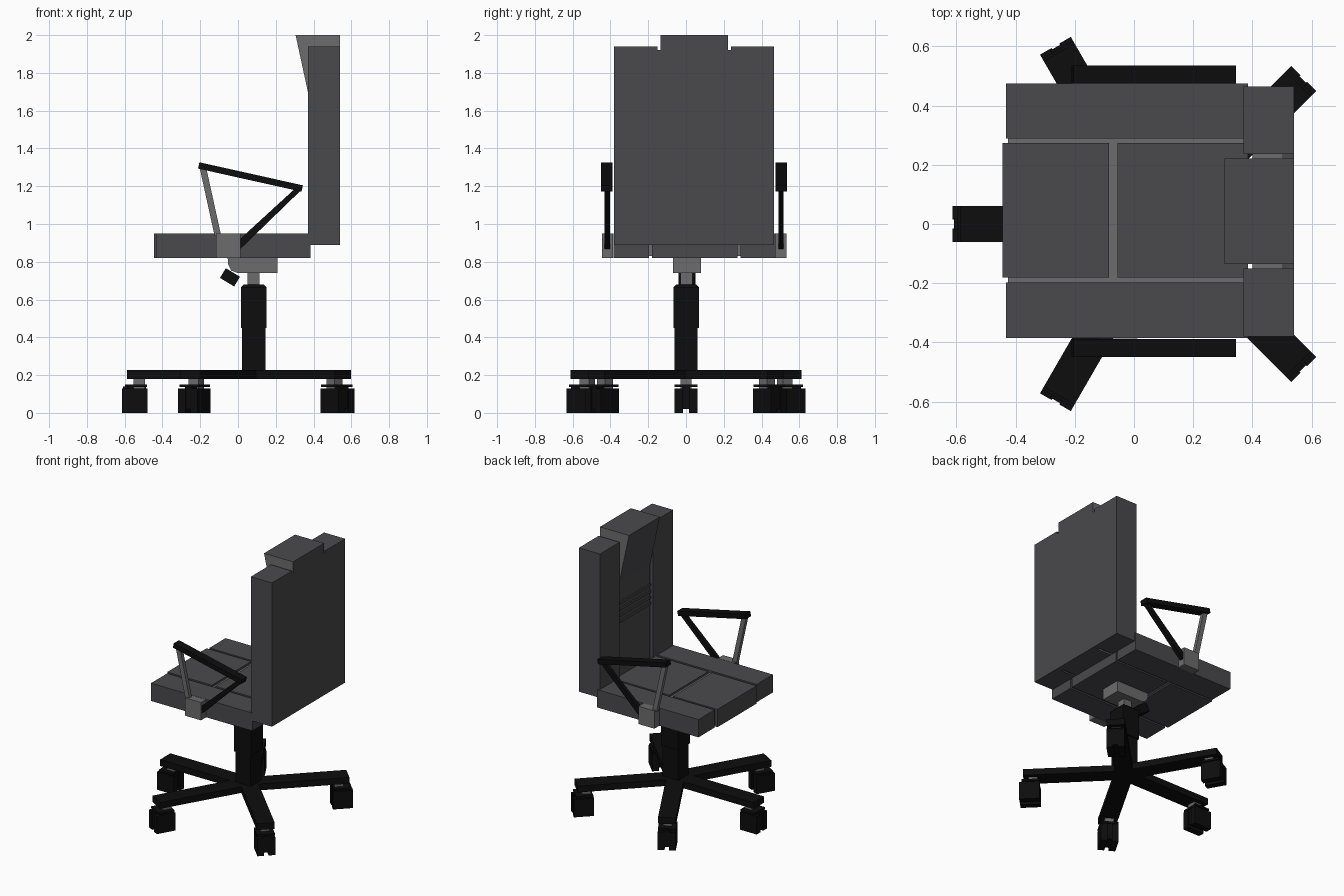
import bpy, bmesh, math
from mathutils import Matrix, Vector

if "Cube" in bpy.data.objects:
    bpy.data.objects.remove(bpy.data.objects["Cube"])


def material(name, color):
    m = bpy.data.materials.new(name)
    m.use_nodes = True
    m.diffuse_color = (*color, 1)
    m.node_tree.nodes["Principled BSDF"].inputs["Base Color"].default_value = (*color, 1)
    return m


FABRIC = material("charcoal fabric", (0.068, 0.067, 0.073))
GREY = material("mid grey", (0.15, 0.15, 0.15))
BLACK = material("black plastic", (0.004, 0.004, 0.004))


def finish(name, bm, mat):
    bmesh.ops.recalc_face_normals(bm, faces=bm.faces)
    me = bpy.data.meshes.new(name)
    bm.to_mesh(me)
    bm.free()
    me.materials.append(mat)
    ob = bpy.data.objects.new(name, me)
    bpy.context.collection.objects.link(ob)
    return ob


def box(name, xs, ys, zs, mat, matrix=Matrix()):
    bm = bmesh.new()
    size = [b - a for a, b in (xs, ys, zs)]
    mid = [(a + b) / 2 for a, b in (xs, ys, zs)]
    bmesh.ops.create_cube(bm, size=1, matrix=matrix @ Matrix.Translation(mid) @ Matrix.Diagonal((*size, 1)))
    return finish(name, bm, mat)


def side_profile(name, points, ys, mat):
    """Extrude an x-z outline along y."""
    bm = bmesh.new()
    face = bm.faces.new([bm.verts.new((x, ys[0], z)) for x, z in points])
    new = bmesh.ops.extrude_face_region(bm, geom=[face])["geom"]
    bmesh.ops.translate(bm, vec=(0, ys[1] - ys[0], 0), verts=[v for v in new if isinstance(v, bmesh.types.BMVert)])
    return finish(name, bm, mat)


def bar(name, start, end, thick, ys, mat):
    """Flat bar between two x-z points."""
    a, b = Vector(start), Vector(end)
    n = (b - a).orthogonal().normalized() * thick / 2
    return side_profile(name, [a + n, b + n, b - n, a - n], ys, mat)


# Five-legged base with twin-wheel casters
HUB = Matrix.Translation((0.082, 0, 0))
for i, angle in enumerate((180, 120, 45, -45, -120), 1):
    turn = HUB @ Matrix.Rotation(math.radians(angle), 4, 'Z')
    box(f"base_leg_{i}", (0, 0.67), (-0.06, 0.06), (0.18, 0.226), BLACK, turn)
    box(f"caster_stem_{i}", (0.575, 0.635), (-0.03, 0.03), (0.12, 0.18), GREY, turn)
    box(f"caster_cap_{i}", (0.565, 0.68), (-0.06, 0.06), (0.136, 0.15), BLACK, turn)
    box(f"caster_fork_{i}", (0.57, 0.69), (-0.02, 0.02), (0.02, 0.14), BLACK, turn)
    for side in (-1, 1):
        ys = sorted((side * 0.015, side * 0.06))
        box(f"caster_wheel_{i}_{side}", (0.56, 0.695), ys, (0, 0.13), BLACK, turn)

# Column in stacked square sections, with tapered top
box("column_lower", (0.02, 0.145), (-0.06, 0.062), (0.18, 0.48), BLACK)
collar = box("column_collar", (0.015, 0.152), (-0.067, 0.07), (0.45, 0.68), BLACK)
bm = bmesh.new()
bm.from_mesh(collar.data)
top = [e for e in bm.edges if all(v.co.z > 0.6 for v in e.verts)]
bmesh.ops.bevel(bm, geom=top, offset=0.015, segments=1, affect='EDGES')
bm.to_mesh(collar.data)
bm.free()
box("gas_piston", (0.05, 0.115), (-0.03, 0.035), (0.67, 0.75), GREY)

# Seat mount and tilt knob
side_profile("seat_mount", [(-0.055, 0.825), (0.21, 0.825), (0.21, 0.74), (0, 0.74), (-0.035, 0.753), (-0.052, 0.785)],
             (-0.07, 0.08), GREY)
bar("tilt_knob", (-0.08, 0.74), (-0.005, 0.695), 0.06, (-0.04, 0.05), BLACK)

# Seat cushions around a grey core
box("seat_core", (-0.425, 0.375), (-0.375, 0.465), (0.83, 0.935), GREY)
box("seat_cushion_front", (-0.445, -0.085), (-0.18, 0.273), (0.82, 0.95), FABRIC)
box("seat_cushion_rear", (-0.055, 0.385), (-0.18, 0.273), (0.82, 0.95), FABRIC)
box("seat_cushion_right", (-0.433, 0.385), (-0.385, -0.197), (0.82, 0.95), FABRIC)
box("seat_cushion_left", (-0.433, 0.385), (0.288, 0.475), (0.82, 0.95), FABRIC)

# Backrest: side bolsters, gap filler, rear panel and centre cushion
box("back_bolster_right", (0.37, 0.54), (-0.38, -0.15), (0.89, 1.94), FABRIC)
box("back_bolster_left", (0.37, 0.54), (0.237, 0.465), (0.89, 1.94), FABRIC)
box("back_filler", (0.4, 0.51), (-0.16, 0.245), (0.9, 1.92), GREY)
box("back_panel", (0.5, 0.54), (-0.16, 0.245), (0.89, 1.922), FABRIC)
centre = side_profile("back_centre_cushion",
                      [(0.385, 0.89), (0.385, 1.63), (0.305, 2.0), (0.54, 2.0), (0.54, 0.89)],
                      (-0.135, 0.222), FABRIC)
centre.data.materials.append(GREY)
for p in centre.data.polygons:
    p.material_index = int(abs(p.normal.y) > 0.9)
for i in range(4):
    z = 1.34 + 0.045 * i
    box(f"lumbar_rib_{i + 1}", (0.377, 0.39), (-0.135, 0.222), (z, z + 0.018), FABRIC)

# Armrests, mirrored about the seat centreline
MID = 0.043
for name, side in (("right", -1), ("left", 1)):
    def span(inner, outer):
        return sorted((MID + side * inner, MID + side * outer))
    box(f"arm_bracket_{name}", (-0.117, 0.012), span(0.43, 0.488), (0.82, 0.95), GREY)
    bar(f"arm_pad_{name}", (-0.208, 1.31), (0.34, 1.188), 0.034, span(0.432, 0.492), BLACK)
    bar(f"arm_post_{name}", (-0.185, 1.295), (-0.107, 0.94), 0.034, span(0.446, 0.474), GREY)
    side_profile(f"arm_strut_{name}", [(0.01, 0.865), (0.01, 0.92), (0.305, 1.19), (0.34, 1.185)],
                 span(0.446, 0.474), BLACK)
